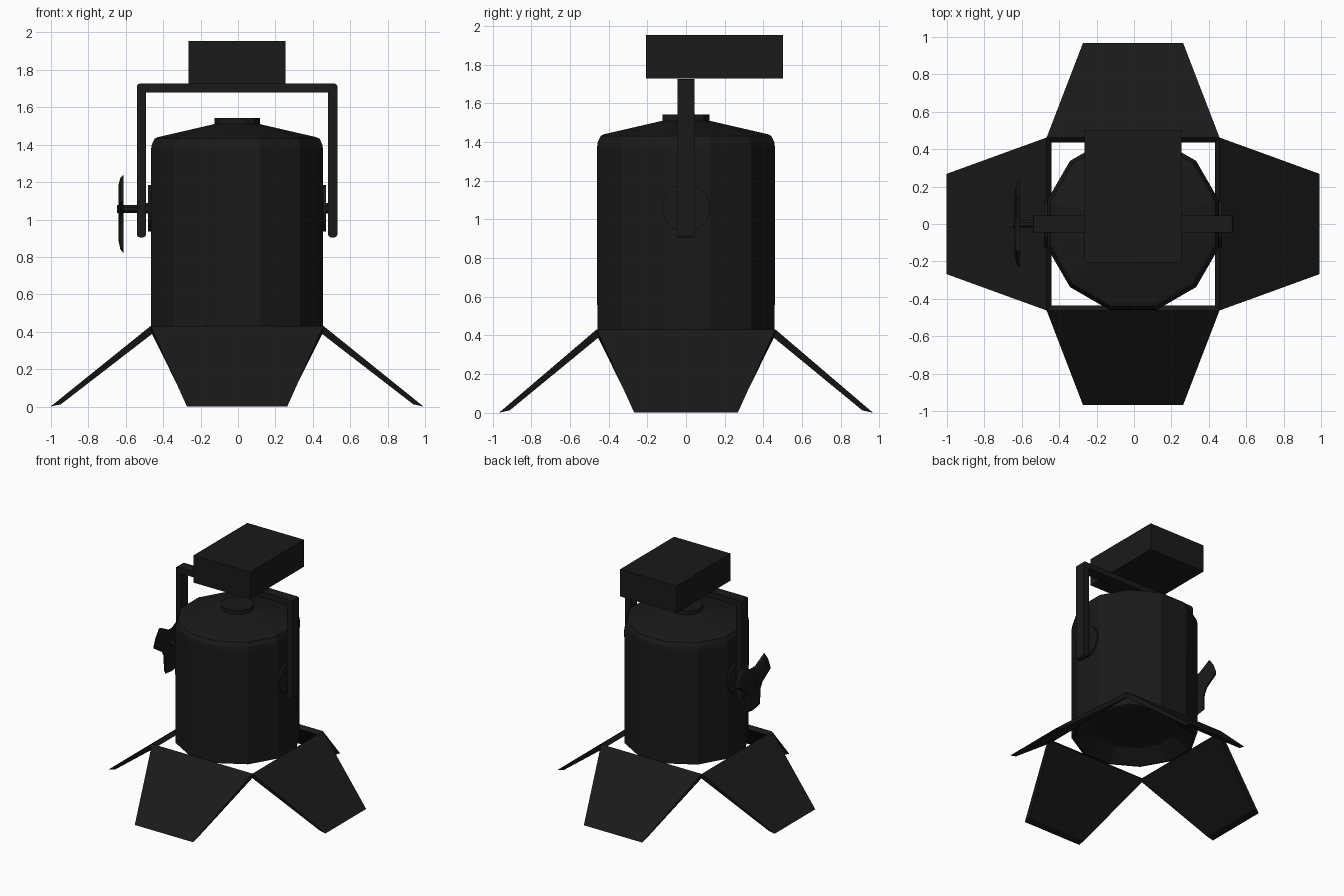
import bpy, bmesh
from math import sin, cos, pi, radians
from mathutils import Matrix, Vector

if "Cube" in bpy.data.objects:
    bpy.data.objects.remove(bpy.data.objects["Cube"])

CX = -0.005  # centre line of the lamp
mat = bpy.data.materials.new("black_metal")
mat.diffuse_color = (0.01, 0.01, 0.01, 1)
mat.use_nodes = True
mat.node_tree.nodes["Principled BSDF"].inputs["Base Color"].default_value = mat.diffuse_color


def finish(name, bm):
    bmesh.ops.recalc_face_normals(bm, faces=bm.faces)
    me = bpy.data.meshes.new(name)
    bm.to_mesh(me)
    bm.free()
    me.materials.append(mat)
    ob = bpy.data.objects.new(name, me)
    bpy.context.collection.objects.link(ob)
    return ob


def loft(name, rings):
    """Bridge equal-length rings and cap both ends."""
    bm = bmesh.new()
    vs = [[bm.verts.new(p) for p in r] for r in rings]
    n = len(vs[0])
    for a, b in zip(vs, vs[1:]):
        for i in range(n):
            j = (i + 1) % n
            bm.faces.new((a[i], a[j], b[j], b[i]))
    bm.faces.new(vs[0])
    bm.faces.new(vs[-1])
    return finish(name, bm)


def circle(r, z, n=12):
    return [(CX + r * cos(2 * pi * (i + .5) / n), r * sin(2 * pi * (i + .5) / n), z)
            for i in range(n)]


def x_cylinder(name, r, x0, x1, z, n):
    return loft(name, [[(x, r * cos(2 * pi * (i + .5) / n), z + r * sin(2 * pi * (i + .5) / n))
                        for i in range(n)] for x in (x0, x1)])


# Lamp housing: recessed lens, flared rim, twelve-sided can, shallow cone lid and cap
profile = [(0.32, 0.50), (0.45, 0.415), (0.475, 0.425), (0.477, 1.37), (0.472, 1.40),
           (0.457, 1.432), (0.44, 1.44), (0.126, 1.51), (0.126, 1.543)]
loft("lamp_housing", [circle(r, z) for r, z in profile])

# Four barn door flaps (distance from centre, height)
for name, angle, reach in (("front", -90, 0.967), ("back", 90, 0.967),
                           ("right", 0, 0.997), ("left", 180, 0.997)):
    rot = Matrix.Translation((CX, 0, 0)) @ Matrix.Rotation(radians(angle), 4, 'Z')
    top_in, top_out = (0.463, 0.43), (reach, 0.0)
    low_in, low_out = (0.437, 0.402), (reach - 0.055, 0.012)
    rings = []
    for s in (-1, 1):
        pts = [(top_in, 0.462), (top_out, 0.268), (low_out, 0.268), (low_in, 0.462)]
        rings.append([rot @ Vector((d, s * w, z)) for (d, z), w in pts])
    loft(name + "_barn_door", rings)

# U-shaped yoke
outer, inner, low, high = 0.536, 0.487, 0.905, 1.726
half = [(outer, high), (outer, low), (inner, low), (inner, 1.68)]
outline = half + [(-x, z) for x, z in reversed(half)]
bm = bmesh.new()
face = bm.faces.new([bm.verts.new((CX + x, -0.045, z)) for x, z in outline])
ext = bmesh.ops.extrude_face_region(bm, geom=[face])
for v in ext["geom"]:
    if isinstance(v, bmesh.types.BMVert):
        v.co.y = 0.045
corners = [e for e in bm.edges
           if abs(e.verts[0].co.y - e.verts[1].co.y) > 0.05 and abs(e.verts[0].co.z - 1.68) > 0.01]
bmesh.ops.bevel(bm, geom=corners, offset=0.014, segments=2, profile=0.5, affect='EDGES')
finish("yoke", bm)

# Pivot discs between housing and yoke
for name, s in (("right", 1), ("left", -1)):
    x_cylinder(name + "_pivot_disc", 0.127, CX + s * 0.42, CX + s * 0.476, 1.06, 16)
    x_cylinder(name + "_pivot_pin", 0.03, CX + s * 0.46, CX + s * 0.50, 1.06, 8)

# Tilt lock: threaded rod and three-lobed tapered knob
x_cylinder("tilt_rod", 0.022, -0.648, -0.46, 1.056, 8)
lobes = []
for k in range(3):
    for a, r in ((-20, 0.24), (0, 0.237), (20, 0.24), (45, 0.125), (75, 0.125)):
        t = radians(30 + 120 * k + a)
        lobes.append((r * cos(t), r * sin(t)))
loft("tilt_knob", [[(x, y * s, 1.056 + z * s) for y, z in lobes]
                   for x, s in ((-0.611, 1.0), (-0.630, 0.9), (-0.638, 0.72))])

# Ballast box above the yoke
bpy.ops.mesh.primitive_cube_add(size=1, location=(CX, 0.147, 1.841))
box = bpy.context.object
box.name = "mounting_box"
box.scale = (0.52, 0.708, 0.226)
box.data.materials.append(mat)
